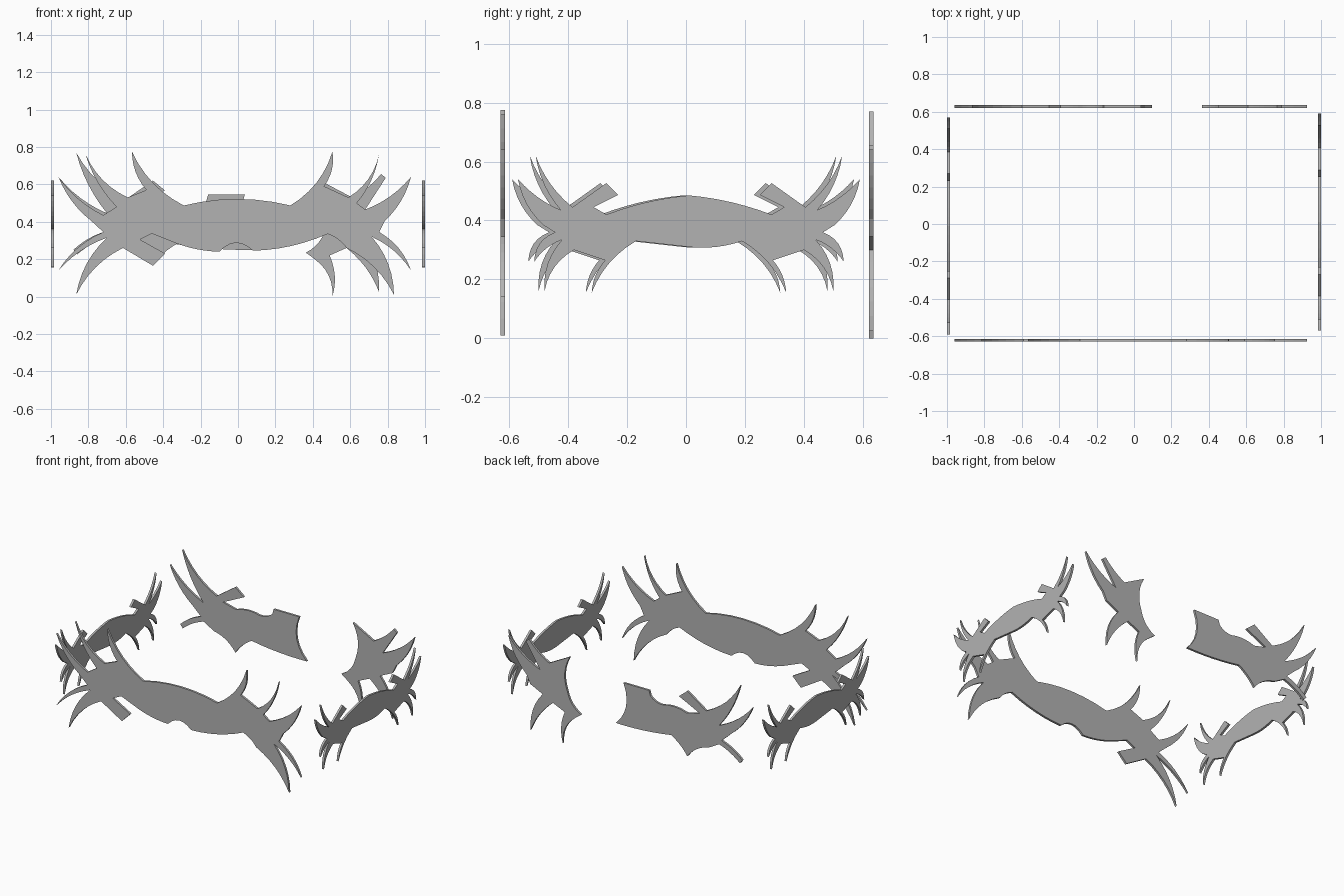
import bpy
import bmesh
from mathutils import Vector

cube = bpy.data.objects.get("Cube")
if cube:
    bpy.data.objects.remove(cube, do_unlink=True)

THICK = 0.015
STEPS = 6

steel = bpy.data.materials.new("plain_grey")
steel.use_nodes = True
GREY = (0.45, 0.45, 0.45, 1)
steel.diffuse_color = GREY
steel.node_tree.nodes["Principled BSDF"].inputs["Base Color"].default_value = GREY


def arc_outline(points):
    """Join (u, z, bulge) points clockwise; positive bulge curves outward."""
    result = []
    for i, (u, z, bulge) in enumerate(points):
        a = Vector((u, z))
        b = Vector(points[(i + 1) % len(points)][:2])
        if not bulge:
            result.append(a)
            continue
        d = (b - a).normalized()
        side = Vector((-d.y, d.x)) * bulge
        for k in range(STEPS):
            t = k / STEPS
            result.append(a.lerp(b, t) + side * 4 * t * (1 - t))
    return result


def plate(name, points, place, normal):
    """Extrude an outline into a thin flat plate."""
    bm = bmesh.new()
    half = normal * THICK / 2
    verts = [bm.verts.new(place(p.x, p.y) - half) for p in arc_outline(points)]
    face = bm.faces.new(verts)
    grown = bmesh.ops.extrude_face_region(bm, geom=[face])["geom"]
    moved = [g for g in grown if isinstance(g, bmesh.types.BMVert)]
    bmesh.ops.translate(bm, vec=normal * THICK, verts=moved)
    bmesh.ops.triangulate(bm, faces=[f for f in bm.faces if len(f.verts) > 4])
    bmesh.ops.recalc_face_normals(bm, faces=bm.faces)
    mesh = bpy.data.meshes.new(name)
    bm.to_mesh(mesh)
    bm.free()
    mesh.materials.append(steel)
    obj = bpy.data.objects.new(name, mesh)
    bpy.context.collection.objects.link(obj)
    return obj


# Front plate: top edge and right spikes, then bottom edge and left spikes
front_right = [
    (-.29, .487, .035), (.28, .487, -.035), (.505, .775, .02), (.46, .59, 0),
    (.59, .53, -.03), (.754, .76, .02), (.635, .5, 0), (.68, .465, -.02),
    (.925, .64, .02), (.785, .405, 0), (.755, .345, .025), (.925, .14, -.02),
    (.715, .32, .03), (.834, .01, -.03), (.58, .26, -.01),
]
front_left = [
    (.48, .335, .02), (.08, .245, -.045), (-.1, .24, .01), (-.33, .285, 0),
    (-.46, .337, 0), (-.524, .305, 0), (-.39, .23, 0), (-.455, .165, 0),
    (-.615, .26, -.03), (-.865, .01, .03), (-.7, .315, -.02),
    (-.96, .14, .025), (-.72, .345, 0), (-.785, .405, .02),
    (-.96, .64, -.02), (-.72, .435, 0), (-.65, .48, .02), (-.815, .76, -.03),
    (-.59, .53, 0), (-.49, .57, .02), (-.567, .775, -.035),
]

# Back plate, broken into two pieces
back_long = [
    (-.55, .49, 0), (-.45, .465, .01), (-.3, .48, -.02), (-.17, .51, 0),
    (-.16, .545, 0), (.037, .545, -.05), (.095, .25, .01), (-.33, .28, -.01),
    (-.455, .165, -.02), (-.62, .27, 0), (-.7, .315, -.01), (-.86, .225, 0),
    (-.88, .25, .01), (-.72, .345, 0), (-.785, .405, .02), (-.96, .64, -.02),
    (-.7, .445, .02), (-.865, .77, -.03), (-.6, .52, 0), (-.455, .62, 0),
    (-.39, .567, 0),
]
back_short = [
    (.45, .615, 0), (.61, .53, -.01), (.765, .655, 0), (.79, .635, 0),
    (.68, .465, -.02), (.925, .64, .02), (.785, .405, 0), (.755, .345, 0),
    (.66, .3, .03), (.754, .025, -.02), (.58, .26, 0), (.49, .22, .02),
    (.505, 0, -.03), (.41, .2, 0), (.363, .235, -.02), (.47, .37, -.03),
]

# Half of a side plate, from the top middle round to the bottom middle
side_half = [
    (0, .485, .01), (.28, .42, 0), (.323, .445, 0), (.24, .487, 0),
    (.28, .527, 0), (.395, .445, -.015), (.52, .62, .015), (.435, .435, -.01),
    (.58, .54, .015), (.495, .385, 0), (.455, .36, .02), (.525, .26, -.01),
    (.43, .335, .02), (.49, .16, -.02), (.39, .3, 0), (.285, .265, .01),
    (.33, .155, -.02), (.18, .33, .01), (0, .31, 0),
]


def mirrored(half):
    """Complete a half outline; each arc keeps its bulge when reversed."""
    other = []
    for i in range(len(half) - 1, 0, -1):
        u, z, _ = half[i]
        other.append((-u, z, half[i - 1][2]))
    return half + other[1:]


Y, X = Vector((0, 1, 0)), Vector((1, 0, 0))
plate("front_plate", front_right + front_left, lambda u, z: Vector((u, -.622, z)), Y)
plate("back_plate_long_piece", back_long, lambda u, z: Vector((u, .628, z)), Y)
plate("back_plate_short_piece", back_short, lambda u, z: Vector((u, .628, z)), Y)
for name, s in (("left_side_plate", 1), ("right_side_plate", -1)):
    plate(name, mirrored(side_half),
          lambda u, z, s=s: Vector((s * .992, u + s * .01, z)), X)
